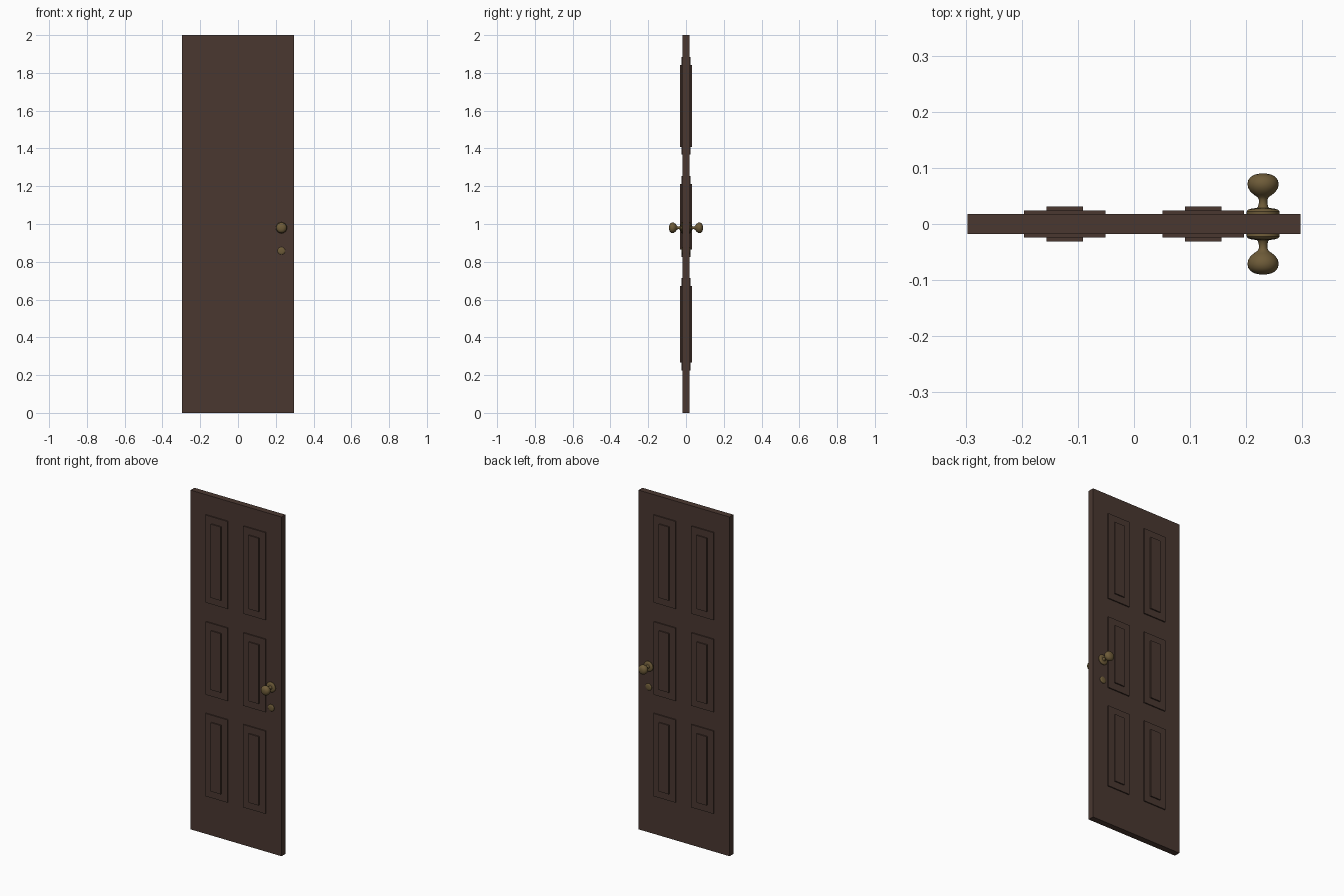
import bpy, bmesh, math

if "Cube" in bpy.data.objects:
    bpy.data.objects.remove(bpy.data.objects["Cube"])


def material(name, rgb):
    m = bpy.data.materials.new(name)
    m.diffuse_color = (*rgb, 1)
    m.use_nodes = True
    m.node_tree.nodes["Principled BSDF"].inputs["Base Color"].default_value = m.diffuse_color
    return m


wood = material("dark_brown_wood", (0.068, 0.039, 0.030))
brass = material("aged_brass", (0.155, 0.105, 0.040))


def finish(bm, name, mat):
    bmesh.ops.recalc_face_normals(bm, faces=bm.faces)
    me = bpy.data.meshes.new(name)
    bm.to_mesh(me)
    bm.free()
    me.materials.append(mat)
    ob = bpy.data.objects.new(name, me)
    bpy.context.collection.objects.link(ob)
    return ob


def box(name, x0, x1, depth, z0, z1):
    bm = bmesh.new()
    bmesh.ops.create_cube(bm, size=1)
    for v in bm.verts:
        v.co.x = x0 if v.co.x < 0 else x1
        v.co.y = math.copysign(depth, v.co.y)
        v.co.z = z0 if v.co.z < 0 else z1
    return finish(bm, name, wood)


def lathe(name, profile, x, z, side, n=32):
    """Spin (radius, distance) points round the y axis."""
    bm = bmesh.new()
    rings = []
    for r, d in profile:
        if r == 0:
            rings.append([bm.verts.new((x, side * d, z))] * n)
        else:
            rings.append([bm.verts.new((x + r * math.cos(2 * math.pi * i / n), side * d,
                                        z + r * math.sin(2 * math.pi * i / n))) for i in range(n)])
    for a, b in zip(rings, rings[1:]):
        for i in range(n):
            j = (i + 1) % n
            bm.faces.new(list(dict.fromkeys((a[i], a[j], b[j], b[i]))))
    ob = finish(bm, name, brass)
    bpy.context.view_layer.objects.active = ob
    ob.select_set(True)
    bpy.ops.object.shade_smooth_by_angle(angle=math.radians(40))
    ob.select_set(False)


# Door slab
box("door_slab", -0.297, 0.297, 0.018, 0, 2)

# Stepped panels, raised on both faces
for row, z0, z1 in (("lower", 0.225, 0.713), ("middle", 0.824, 1.254), ("upper", 1.367, 1.883)):
    for hand, s in (("left", -1), ("right", 1)):
        xs = sorted((s * 0.051, s * 0.196))
        box(f"{row}_{hand}_panel", *xs, 0.0245, z0, z1)
        box(f"{row}_{hand}_raised_field", xs[0] + 0.040, xs[1] - 0.040, 0.0315, z0 + 0.041, z1 - 0.041)

# Door furniture on both faces
rosette = [(0, 0.016), (0.029, 0.016), (0.0295, 0.022), (0.027, 0.0255), (0.020, 0.0275),
           (0.012, 0.0285), (0, 0.0285)]
knob = [(0.012, 0.027), (0.009, 0.031), (0.0075, 0.037), (0.0075, 0.043), (0.010, 0.048),
        (0.016, 0.052), (0.022, 0.057), (0.0265, 0.064), (0.0278, 0.071), (0.0265, 0.078),
        (0.022, 0.084), (0.015, 0.088), (0.008, 0.0895), (0, 0.090)]
lock = [(0, 0.016), (0.020, 0.016), (0.020, 0.0205), (0.0175, 0.023), (0.011, 0.0245), (0, 0.0245)]
for face, side in (("front", -1), ("back", 1)):
    lathe(f"{face}_knob_rosette", rosette, 0.23, 0.98, side)
    lathe(f"{face}_knob", knob, 0.23, 0.98, side)
    lathe(f"{face}_lock_plate", lock, 0.23, 0.858, side)
